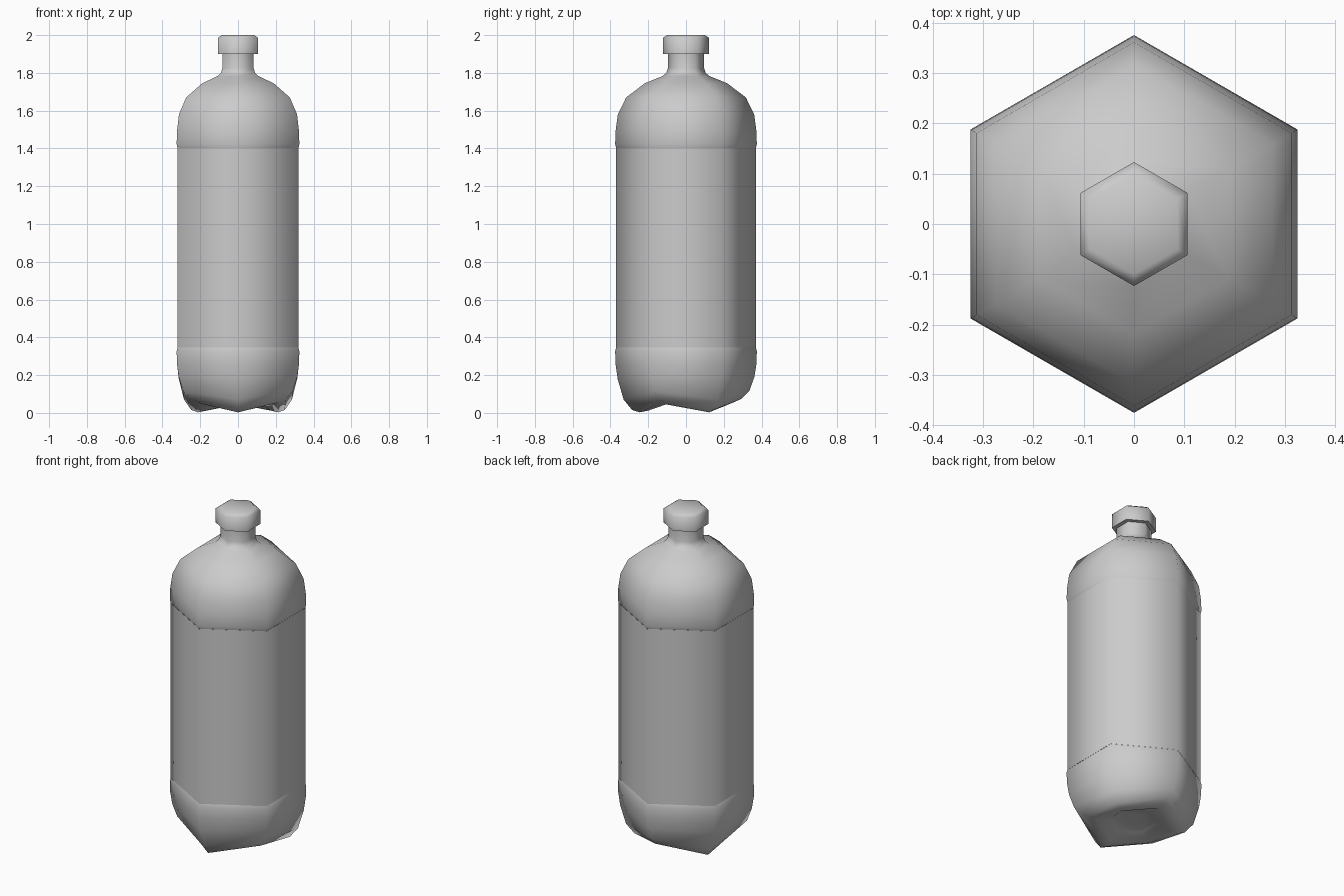
import bpy, bmesh, math

if "Cube" in bpy.data.objects:
    bpy.data.objects.remove(bpy.data.objects["Cube"])

SIDES = 6


def loft(name, rings, start=None, end=None, angle=65):
    """Six-sided loft. Each ring is (foot radius, foot z, valley radius, valley z);
    start / end are optional heights of closing centre points."""
    bm = bmesh.new()
    loops = []
    for rf, zf, rv, zv in rings:
        loop = []
        for i in range(SIDES):
            a = math.radians(-90 + 60 * i)
            r, z = (rf, zf) if i % 2 == 0 else (rv, zv)
            loop.append(bm.verts.new((r * math.cos(a), r * math.sin(a), z)))
        loops.append(loop)
    for lo, hi in zip(loops, loops[1:]):
        for i in range(SIDES):
            j = (i + 1) % SIDES
            bm.faces.new((lo[i], lo[j], hi[j], hi[i]))
    for z, loop in ((start, loops[0]), (end, loops[-1])):
        if z is not None:
            c = bm.verts.new((0, 0, z))
            for i in range(SIDES):
                bm.faces.new((loop[i], loop[(i + 1) % SIDES], c))
    bmesh.ops.recalc_face_normals(bm, faces=bm.faces)
    # open shells: make sure the walls face outwards
    if sum(f.normal.dot((f.calc_center_median().x, f.calc_center_median().y, 0)) * f.calc_area()
           for f in bm.faces) < 0:
        bmesh.ops.reverse_faces(bm, faces=bm.faces)
    me = bpy.data.meshes.new(name)
    bm.to_mesh(me)
    bm.free()
    ob = bpy.data.objects.new(name, me)
    bpy.context.collection.objects.link(ob)
    bpy.ops.object.select_all(action='DESELECT')
    ob.select_set(True)
    bpy.context.view_layer.objects.active = ob
    bpy.ops.object.shade_smooth_by_angle(angle=math.radians(angle))
    return ob


def lathe(name, profile, **kw):
    return loft(name, [(r, z, r, z) for r, z in profile], **kw)


# footed base: three feet alternating with three raised valleys
loft("base", [
    (0.07, 0.06, 0.07, 0.065),
    (0.13, 0.055, 0.13, 0.06),
    (0.20, 0.012, 0.21, 0.045),
    (0.245, 0.003, 0.25, 0.055),
    (0.285, 0.015, 0.295, 0.075),
    (0.33, 0.07, 0.335, 0.115),
    (0.362, 0.18, 0.362, 0.19),
    (0.373, 0.26, 0.373, 0.26),
    (0.375, 0.325, 0.375, 0.325),
    (0.370, 0.345, 0.370, 0.345),
], start=0.06)

# wrap-around label
lathe("label", [(0.371, 0.345), (0.371, 1.403)])

# shoulder and neck
lathe("shoulder", [
    (0.370, 1.403), (0.375, 1.423), (0.373, 1.49), (0.361, 1.58),
    (0.317, 1.67), (0.218, 1.745), (0.125, 1.783), (0.104, 1.80),
    (0.096, 1.825), (0.096, 1.90),
])

# screw cap
lathe("cap", [
    (0.096, 1.90), (0.123, 1.90), (0.123, 1.985), (0.100, 2.0),
], start=1.90, end=2.0)
